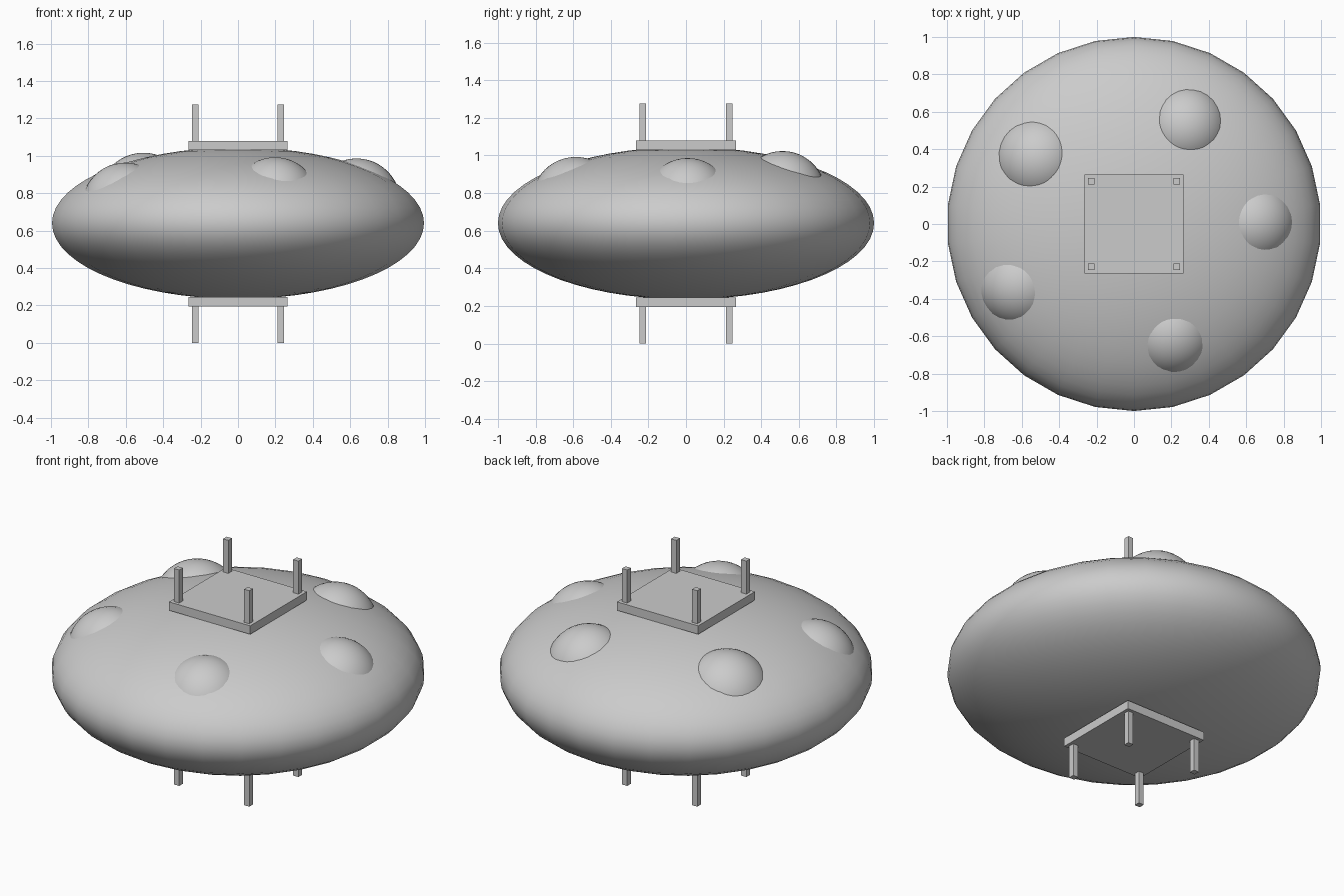
import bpy, bmesh, math
from mathutils import Vector, Matrix

if "Cube" in bpy.data.objects:
    bpy.data.objects.remove(bpy.data.objects["Cube"])

CZ, RZ = 0.64, 0.405  # body centre height and half height


def finish(bm, name, smooth=False):
    mesh = bpy.data.meshes.new(name)
    bm.to_mesh(mesh)
    bm.free()
    if smooth:
        for p in mesh.polygons:
            p.use_smooth = True
    ob = bpy.data.objects.new(name, mesh)
    bpy.context.scene.collection.objects.link(ob)
    return ob


def ellipsoid(name, centre, scale, seg, rings):
    bm = bmesh.new()
    bmesh.ops.create_uvsphere(bm, u_segments=seg, v_segments=rings, radius=1)
    bm.transform(Matrix.Translation(centre) @ Matrix.Diagonal((*scale, 1)))
    return finish(bm, name, True)


def box(name, centre, size):
    bm = bmesh.new()
    bmesh.ops.create_cube(bm, size=1)
    bm.transform(Matrix.Translation(centre) @ Matrix.Diagonal((*size, 1)))
    return finish(bm, name)


# Flattened round body
ellipsoid("body", (0, 0, CZ), (1, 1, RZ), 30, 30)

# Shallow domes: x, y, sphere radius, height above the body surface
domes = [
    (0.30, 0.56, 0.23, 0.062),
    (-0.555, 0.375, 0.24, 0.065),
    (0.705, 0.01, 0.235, 0.045),
    (-0.675, -0.365, 0.235, 0.045),
    (0.22, -0.65, 0.235, 0.045),
]
for i, (x, y, r, p) in enumerate(domes):
    h = RZ * math.sqrt(1 - x * x - y * y)
    normal = Vector((x, y, h / RZ ** 2)).normalized()
    centre = Vector((x, y, CZ + h)) - normal * (r - p)
    ellipsoid(f"dome_{i + 1}", centre, (r, r, r), 32, 24)

# Square plates with four corner posts, above and below
for side, plate_z, post_z in (("top", 1.055, 1.17), ("bottom", 0.22, 0.105)):
    box(f"{side}_plate", (0, 0, plate_z), (0.53, 0.53, 0.05))
    for sx in (-1, 1):
        for sy in (-1, 1):
            name = f"{side}_post_{'back' if sy > 0 else 'front'}_{'right' if sx > 0 else 'left'}"
            box(name, (sx * 0.229, sy * 0.229, post_z), (0.034, 0.034, 0.21))
